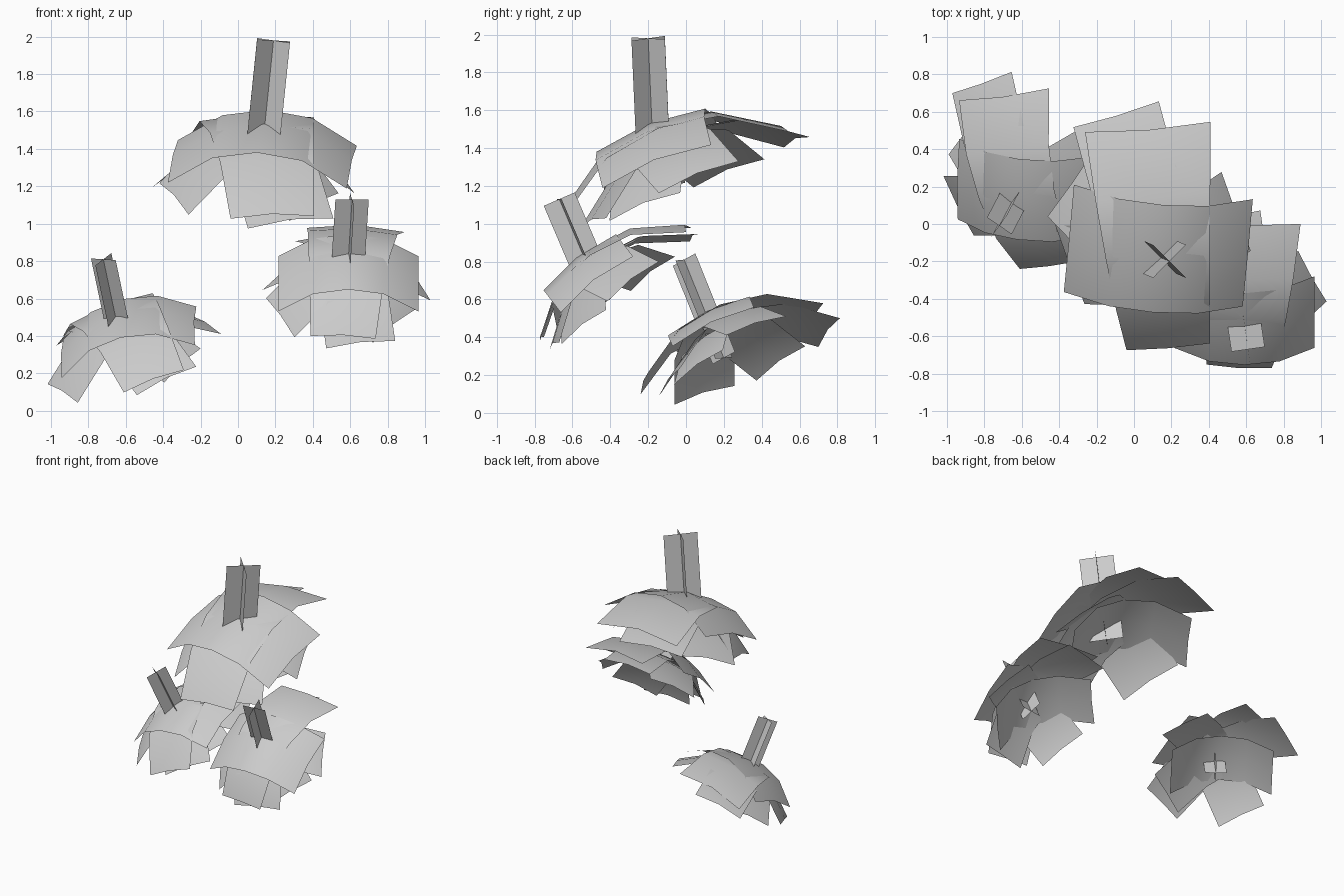
import bpy, bmesh
from math import radians
from mathutils import Matrix, Vector

default = bpy.data.objects.get("Cube")
if default:
    bpy.data.objects.remove(default, do_unlink=True)

grey = bpy.data.materials.new("soft_grey")
grey.use_nodes = True
colour = (0.6, 0.6, 0.6, 1)
grey.diffuse_color = colour
grey.node_tree.nodes["Principled BSDF"].inputs["Base Color"].default_value = colour


def finish(bm, name, matrix, smooth):
    """Turn a bmesh into an object placed by a matrix."""
    bm.transform(matrix)
    mesh = bpy.data.meshes.new(name)
    bm.to_mesh(mesh)
    bm.free()
    mesh.materials.append(grey)
    for face in mesh.polygons:
        face.use_smooth = smooth
    bpy.context.collection.objects.link(bpy.data.objects.new(name, mesh))


def petal_strip(name, frame, turn, half, wide, droop, sink=0, shift=0, taper=0):
    """A long card passing over the crown and drooping at both ends."""
    bm = bmesh.new()
    bmesh.ops.create_grid(bm, x_segments=4, y_segments=2, size=1)
    for v in bm.verts:
        u = v.co.x * half
        w = v.co.y * wide * (1 + taper * v.co.x)
        v.co = (u + shift, w, -sink - droop * abs(v.co.x) ** 2.3 - 0.4 * w * w)
    finish(bm, name, frame @ Matrix.Rotation(radians(turn), 4, "Z"), True)


def stem(name, top, bottom, wide, turn):
    """Two crossed upright cards running through the crown."""
    top, bottom = Vector(top), Vector(bottom)
    axis = top - bottom
    lean = Vector((0, 0, 1)).rotation_difference(axis).to_matrix().to_4x4()
    bm = bmesh.new()
    for angle in (turn, turn + 90):
        side = Matrix.Rotation(radians(angle), 3, "Z") @ Vector((wide, 0, 0))
        up = Vector((0, 0, axis.length))
        rows = [[bm.verts.new(side * s + up * t) for s in (-1, 0, 1)] for t in (0, 1)]
        for i in (0, 1):
            bm.faces.new((rows[0][i], rows[0][i + 1], rows[1][i + 1], rows[1][i]))
    finish(bm, name, Matrix.Translation(bottom) @ lean, False)


def blossom(name, crown, normal, yaw, size, long_strip, under):
    """Two crossing strips on top and three tucked beneath."""
    n = Vector(normal).normalized()
    x = (Vector((1, 0, 0)) - n * n.x).normalized()
    y = n.cross(x)
    basis = Matrix((x, y, n)).transposed().to_4x4()
    frame = (Matrix.Translation(crown) @ basis
             @ Matrix.Rotation(radians(yaw), 4, "Z") @ Matrix.Scale(size, 4))
    petal_strip(name + "_cross_petals", frame, 0, 0.48, 0.31, 0.19)
    turn, half, shift = long_strip
    petal_strip(name + "_long_petals", frame, turn, half, 0.28, 0.26,
                sink=0.012, shift=shift, taper=0.2)
    for i, (turn, half, shift) in enumerate(under):
        petal_strip(f"{name}_under_petals_{i + 1}", frame, turn, half, 0.24, 0.27,
                    sink=0.07 + 0.02 * i, shift=shift)


# Large blossom in the middle
blossom("large_blossom", (0.13, -0.2, 1.53), (0, -0.37, 0.93), -5, 1, (100, 0.63, 0.02),
        [(24, 0.47, -0.03), (113, 0.61, 0.12), (152, 0.44, 0.11)])
stem("large_stem", (0.19, -0.2, 1.98), (0.12, -0.17, 1.3), 0.125, 45)

# Low blossom on the right
blossom("low_blossom", (-0.63, 0.12, 0.52), (-0.27, -0.41, 0.87), -1, 0.77, (106, 0.65, 0.03),
        [(28, 0.58, 0), (118, 0.64, 0.14), (148, 0.48, 0.08)])
stem("low_stem", (-0.72, -0.01, 0.81), (-0.61, 0.2, 0.29), 0.08, 55)

# Front blossom on the left
blossom("front_blossom", (0.59, -0.58, 0.82), (0, -0.61, 0.79), 0, 0.78, (86, 0.62, 0.1),
        [(24, 0.51, 0), (100, 0.61, 0.12), (142, 0.48, 0.08)])
stem("front_stem", (0.61, -0.67, 1.13), (0.58, -0.47, 0.66), 0.09, 8)
